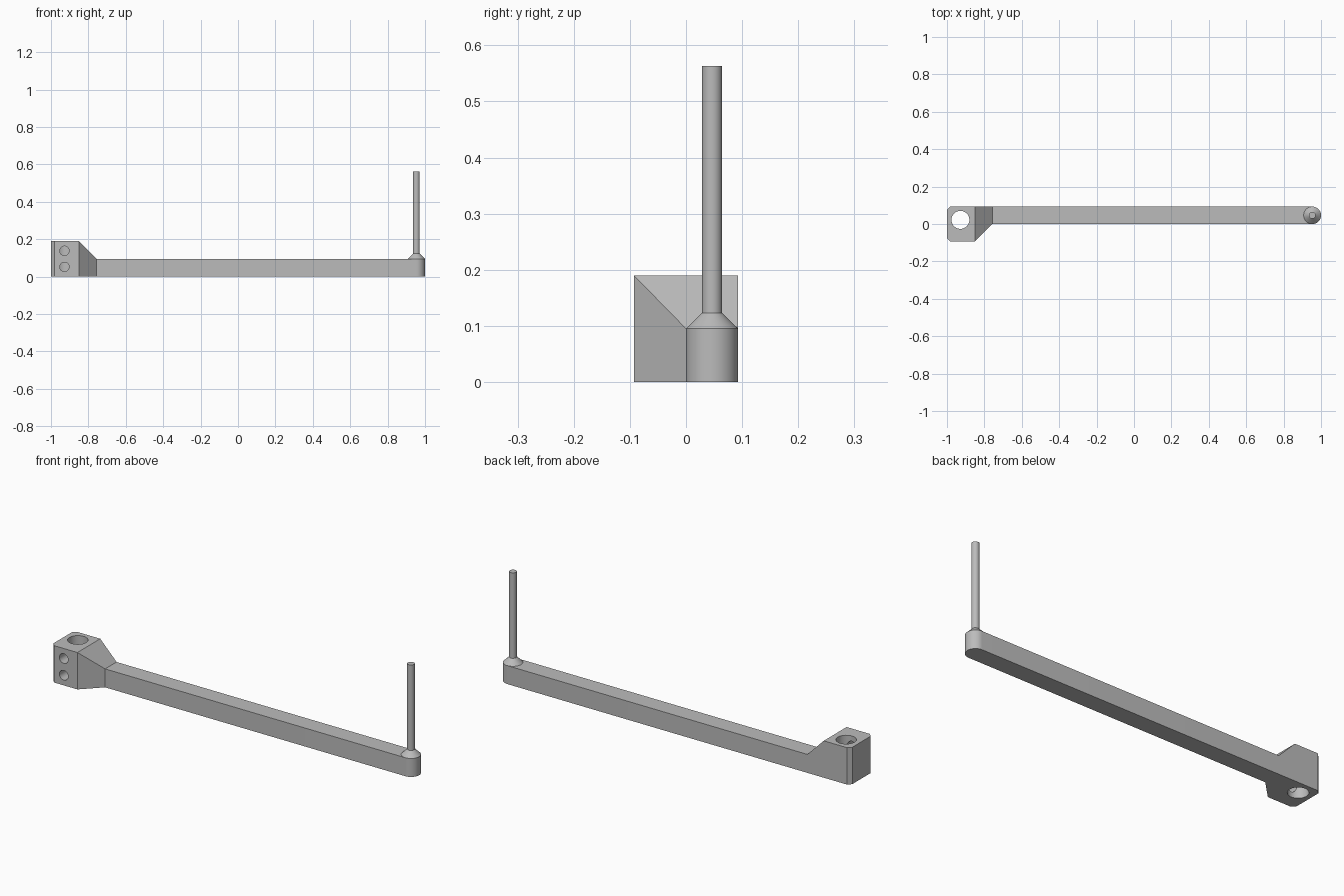
import bpy, bmesh
from math import pi, sin, cos, radians
from mathutils import Matrix, Vector

cube = bpy.data.objects.get("Cube")
if cube:
    bpy.data.objects.remove(cube, do_unlink=True)

W = 0.093            # arm width and half the block width
R = W / 2            # radius of the rounded arm tip
ARM_H, BLOCK_H = 0.095, 0.19
BLOCK_X, TAPER_X, TIP_X = -0.85, -0.757, 1 - R
BORE = Vector((-0.928, 0.022, 0))

grey = bpy.data.materials.new("plain grey")
grey.use_nodes = True
grey.diffuse_color = (0.5, 0.5, 0.5, 1)
grey.node_tree.nodes["Principled BSDF"].inputs["Base Color"].default_value = (0.5, 0.5, 0.5, 1)


def finish(name, bm):
    bmesh.ops.recalc_face_normals(bm, faces=bm.faces)
    mesh = bpy.data.meshes.new(name)
    bm.to_mesh(mesh)
    bm.free()
    mesh.materials.append(grey)
    ob = bpy.data.objects.new(name, mesh)
    bpy.context.collection.objects.link(ob)
    return ob


def prism(outline, height):
    bm = bmesh.new()
    base = bm.faces.new([bm.verts.new((x, y, 0)) for x, y in outline])
    top = bmesh.ops.extrude_face_region(bm, geom=[base], use_keep_orig=True)
    verts = [v for v in top["geom"] if isinstance(v, bmesh.types.BMVert)]
    bmesh.ops.translate(bm, vec=(0, 0, height), verts=verts)
    return bm


def smooth(ob):
    bpy.ops.object.select_all(action="DESELECT")
    ob.select_set(True)
    bpy.context.view_layer.objects.active = ob
    bpy.ops.object.shade_smooth_by_angle(angle=radians(30))


def drill(ob, centre, radius, depth, turn=Matrix()):
    """Cut a round hole and remove the cutter."""
    bm = bmesh.new()
    bmesh.ops.create_cone(bm, cap_ends=True, segments=48, radius1=radius,
                          radius2=radius, depth=depth,
                          matrix=Matrix.Translation(centre) @ turn)
    cutter = finish("hole_cutter", bm)
    cutter.hide_render = True
    mod = ob.modifiers.new("hole", "BOOLEAN")
    mod.operation, mod.solver, mod.object = "DIFFERENCE", "EXACT", cutter
    bpy.context.view_layer.objects.active = ob
    bpy.ops.object.modifier_apply(modifier=mod.name)
    bpy.data.objects.remove(cutter, do_unlink=True)


# Clamp block with two chamfered corners, tapering down to the arm
c = 0.018
bm = prism([(-1, c - W), (c - 1, -W), (BLOCK_X, -W), (TAPER_X, 0),
            (TAPER_X, W), (c - 1, W), (-1, W - c)], BLOCK_H)
bmesh.ops.bisect_plane(bm, geom=bm.verts[:] + bm.edges[:] + bm.faces[:], dist=1e-5,
                       plane_co=(BLOCK_X, 0, 0), plane_no=(1, 0, 0))
for v in bm.verts:
    if v.co.x > BLOCK_X + 0.01 and v.co.z > ARM_H:
        v.co.z = ARM_H
block = finish("clamp_block", bm)

# Vertical bore and two screw holes reaching it from the front
drill(block, BORE, 0.048, 1)
for z in (0.052, 0.138):
    drill(block, (BORE.x, -0.06, z), 0.025, 0.15, Matrix.Rotation(pi / 2, 4, "X"))
smooth(block)

# Long arm with a rounded tip
steps = 24
arc = [(TIP_X + R * cos(a), R + R * sin(a))
       for a in (-pi / 2 + pi * i / steps for i in range(steps + 1))]
arm = finish("arm", prism([(TAPER_X, 0)] + arc + [(TAPER_X, W)], ARM_H))
smooth(arm)

# Upright pin on a conical collar, turned from a profile
bm = bmesh.new()
profile = [(R, ARM_H), (0.018, 0.123), (0.018, 0.563), (0, 0.563)]
pts = [bm.verts.new((TIP_X + r, R, z)) for r, z in profile]
edges = [bm.edges.new(pair) for pair in zip(pts, pts[1:])]
bmesh.ops.spin(bm, geom=pts + edges, cent=(TIP_X, R, 0), axis=(0, 0, 1),
               angle=2 * pi, steps=48)
bmesh.ops.remove_doubles(bm, verts=bm.verts, dist=1e-5)
smooth(finish("pin_and_collar", bm))
